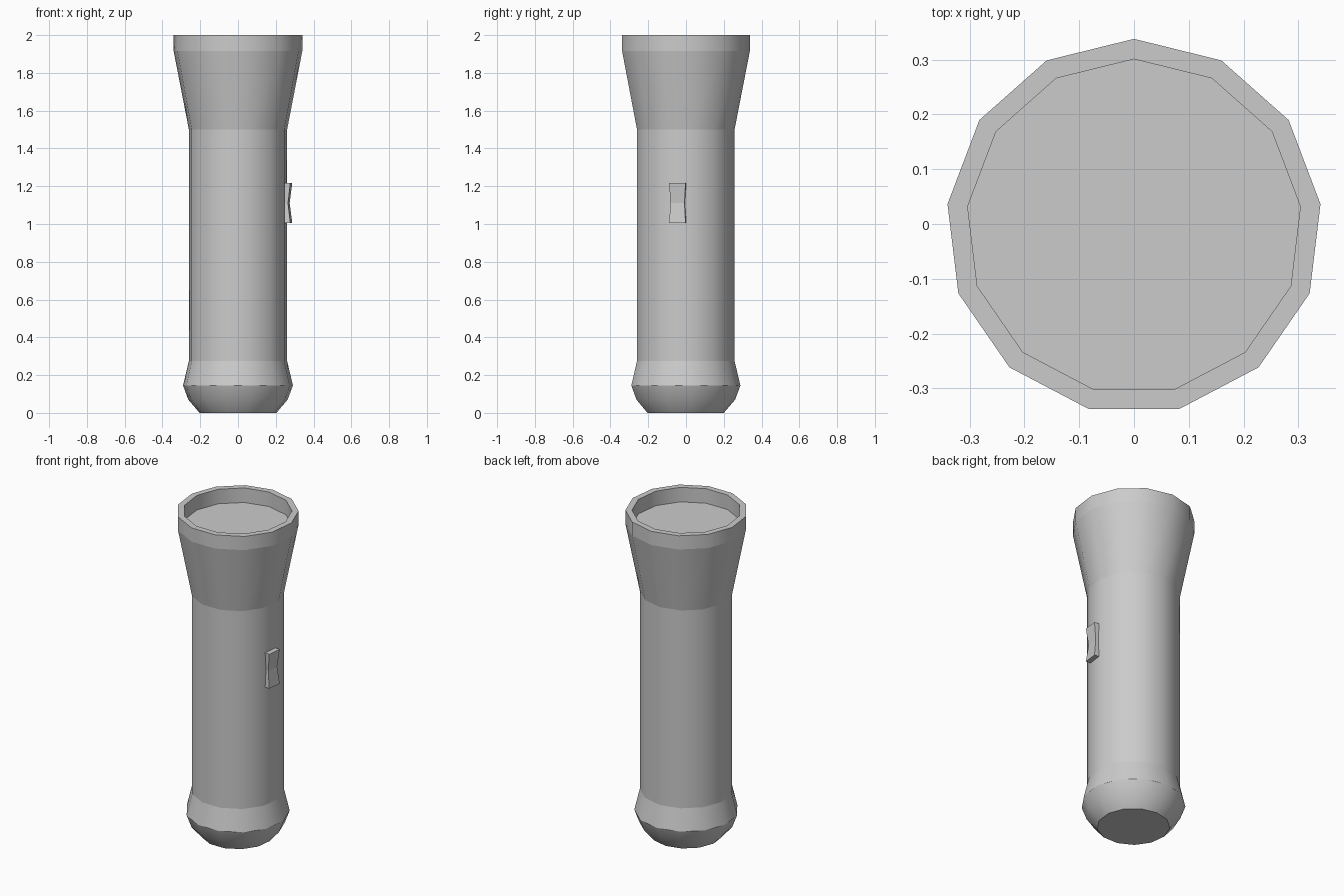
import bpy, bmesh, math
from mathutils import Matrix

cube = bpy.data.objects.get("Cube")
if cube:
    bpy.data.objects.remove(cube)

SIDES = 13
CENTRE_Y = -0.005

grey = bpy.data.materials.new("light_grey")
grey.use_nodes = True
colour = (0.6, 0.6, 0.6, 1)
grey.diffuse_color = colour
grey.node_tree.nodes["Principled BSDF"].inputs["Base Color"].default_value = colour


def finish(bm, name):
    bmesh.ops.recalc_face_normals(bm, faces=bm.faces)
    mesh = bpy.data.meshes.new(name)
    bm.to_mesh(mesh)
    bm.free()
    mesh.materials.append(grey)
    obj = bpy.data.objects.new(name, mesh)
    bpy.context.collection.objects.link(obj)
    return obj


# Body: turned profile from the base up over the rim to the recessed lens
profile = [(0.205, 0), (0.265, 0.07), (0.293, 0.145), (0.262, 0.275),
           (0.262, 1.5), (0.343, 1.915), (0.343, 2), (0.306, 2), (0.306, 1.91)]
soft_rings = {1}
bm = bmesh.new()
rings = []
for radius, z in profile:
    ring = []
    for i in range(SIDES):
        a = math.pi / 2 + math.tau * i / SIDES
        ring.append(bm.verts.new((radius * math.cos(a),
                                  radius * math.sin(a) + CENTRE_Y, z)))
    rings.append(ring)
for low, high in zip(rings, rings[1:]):
    for i in range(SIDES):
        j = (i + 1) % SIDES
        bm.faces.new((low[i], low[j], high[j], high[i])).smooth = True
bm.faces.new(rings[0])
bm.faces.new(rings[-1])

# Keep the profile steps crisp and the turned walls smooth
for k, ring in enumerate(rings):
    for i in range(SIDES):
        edge = bm.edges.get((ring[i], ring[(i + 1) % SIDES]))
        edge.smooth = k in soft_rings
finish(bm, "torch_body")

# Switch: block pinched at mid height, aligned with one side of the body
bm = bmesh.new()
rows = []
for z, half, outer in [(1.005, 0.044, 0.284), (1.11, 0.037, 0.271), (1.218, 0.044, 0.284)]:
    rows.append([bm.verts.new(p) for p in
                 [(0.235, -half, z), (outer, -half, z), (outer, half, z), (0.235, half, z)]])
for low, high in zip(rows, rows[1:]):
    for i in range(4):
        j = (i + 1) % 4
        bm.faces.new((low[i], low[j], high[j], high[i]))
bm.faces.new(rows[0])
bm.faces.new(rows[-1])
bm.transform(Matrix.Rotation(-math.pi / (2 * SIDES), 4, "Z"))
bmesh.ops.translate(bm, verts=bm.verts, vec=(0, -0.012, 0))
finish(bm, "switch")
